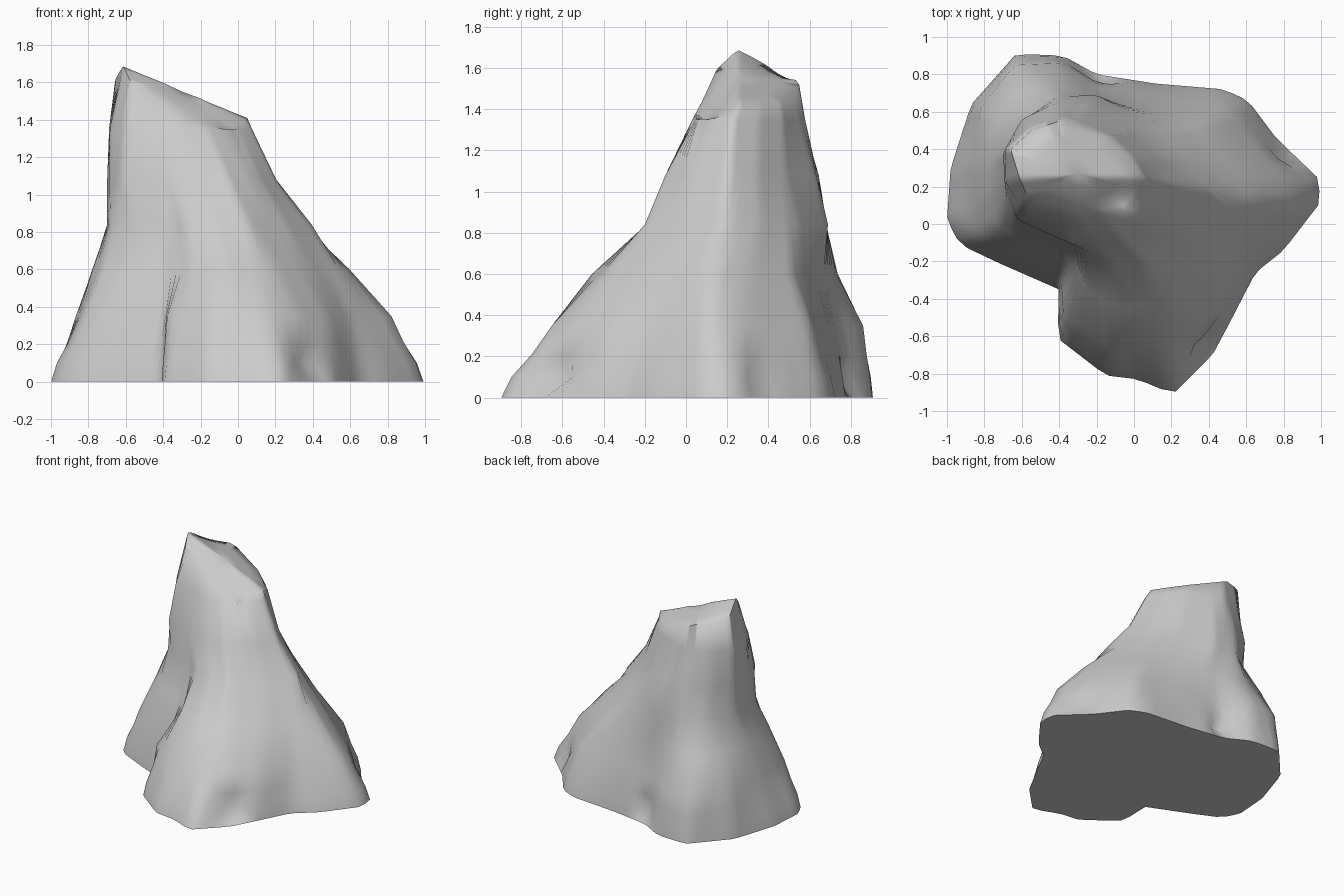
import bpy
import bmesh
import math
from mathutils import Vector

default_cube = bpy.data.objects.get("Cube")
if default_cube:
    bpy.data.objects.remove(default_cube, do_unlink=True)

SIDES = 90

# Cross-sections of the spire, from the ground up
foot = [(-1, .02), (-.93, -.11), (-.72, -.21), (-.4, -.35), (-.41, -.61),
        (-.15, -.81), (.02, -.83), (.21, -.91), (.42, -.7), (.5, -.55),
        (.65, -.26), (.8, -.14), (1, .12), (.98, .25), (.76, .46), (.61, .66),
        (.48, .72), (.12, .75), (-.2, .8), (-.38, .9), (-.63, .91),
        (-.87, .64), (-.98, .3)]
skirt = [(-.85, .07), (-.82, -.07), (-.68, -.15), (-.39, -.28), (-.38, -.47),
         (-.15, -.65), (.18, -.65), (.33, -.55), (.48, -.4), (.6, -.14),
         (.82, .1), (.81, .2), (.65, .42), (.51, .6), (.1, .69), (-.2, .73),
         (-.4, .86), (-.64, .85), (-.82, .62), (-.87, .3)]
shoulder = [(-.78, .15), (-.72, -.02), (-.47, -.15), (-.3, -.23),
            (-.25, -.36), (-.05, -.46), (.2, -.38), (.4, -.15), (.6, .13),
            (.53, .3), (.32, .52), (0, .62), (-.22, .68), (-.45, .74),
            (-.66, .69), (-.77, .45)]
waist = [(-.69, .15), (-.64, .04), (-.5, -.03), (-.33, -.11), (-.15, -.19),
         (.05, -.2), (.26, -.02), (.4, .18), (.25, .37), (.06, .55),
         (-.2, .69), (-.42, .68), (-.6, .54), (-.7, .38)]
chest = [(-.69, .2), (-.62, .02), (-.35, -.1), (-.05, -.1), (.12, .05),
         (.21, .2), (.12, .34), (-.05, .49), (-.25, .63), (-.42, .645),
         (-.6, .56), (-.7, .38)]
neck = [(-.685, .22), (-.6, .08), (-.3, .03), (-.04, .06), (.08, .22),
        (.01, .36), (-.1, .47), (-.37, .58), (-.55, .53), (-.69, .4)]
rim = [(-.61, .24), (-.57, .15), (-.3, .07), (-.05, .1), (.05, .25),
       (-.02, .35), (-.15, .46), (-.4, .55), (-.55, .5), (-.66, .4)]


def cross(a, b):
    return a.x * b.y - a.y * b.x


def resample(outline, centre):
    """Points where evenly spread rays from the centre meet the outline."""
    middle = Vector(centre)
    points = [Vector(p) for p in outline]
    result = []
    for i in range(SIDES):
        angle = math.tau * i / SIDES
        ray = Vector((math.cos(angle), math.sin(angle)))
        reach = 0
        for a, b in zip(points, points[1:] + points[:1]):
            edge = b - a
            turn = cross(ray, edge)
            if abs(turn) < 1e-6:
                continue
            distance = cross(a - middle, edge) / turn
            along = cross(a - middle, ray) / turn
            if distance > 0 and -1e-6 <= along <= 1 + 1e-6:
                reach = max(reach, distance)
        result.append(middle + ray * reach)
    return result


def summit_height(p):
    """Slanting ridge that falls away to the front and the back."""
    fall = .75
    if p.y > .25:
        fall = .27 + 1.9 * max(0, -.45 - p.x)
    return 1.43 - .42 * p.x - fall * abs(p.y - .25)


def at_height(ring, z):
    return [Vector((p.x, p.y, z)) for p in ring]


def blend(lower, upper, amount):
    return [a.lerp(b, amount) for a, b in zip(lower, upper)]


def dent(ring, spot, size, depth):
    """Pull the points near a spot towards the axis."""
    for p in ring:
        gap = (p.xy - Vector(spot)).length
        if gap < size:
            pull = p.xy.normalized() * depth * (1 - gap / size)
            p.x -= pull.x
            p.y -= pull.y


# Stack the rings of the rock wall, with small hollows near the ground
base = at_height(resample(foot, (-.1, .1)), 0)
lower = at_height(resample(skirt, (-.1, .1)), .35)
hollowed = at_height(blend(base, lower, .2), .1)
dent(hollowed, (.39, -.67), .17, .13)
dent(hollowed, (-.2, .8), .15, .08)
dent(hollowed, (.85, .38), .15, .06)
top = [Vector((p.x, p.y, summit_height(p))) for p in resample(rim, (-.3, .3))]
rings = [base, hollowed, blend(base, lower, .6), lower,
         at_height(resample(shoulder, (-.12, .14)), .6),
         at_height(resample(waist, (-.17, .25)), .84),
         at_height(resample(chest, (-.23, .27)), 1.08),
         at_height(resample(neck, (-.28, .28)), 1.35), top]

# Sloping summit, closing in on the middle
peak = Vector((-.3, .27, 0))
for scale in (.66, .33):
    inner = [peak.xy + (p.xy - peak.xy) * scale for p in top]
    rings.append([Vector((p.x, p.y, summit_height(p))) for p in inner])

bm = bmesh.new()
loops = [[bm.verts.new(p) for p in ring] for ring in rings]
for low, high in zip(loops, loops[1:]):
    for i in range(SIDES):
        j = (i + 1) % SIDES
        bm.faces.new((low[i], low[j], high[j], high[i]))
peak.z = summit_height(peak)
tip = bm.verts.new(peak)
for i in range(SIDES):
    bm.faces.new((loops[-1][i], loops[-1][(i + 1) % SIDES], tip))

# Flat underside
bm.faces.new(list(reversed(loops[0])))

mesh = bpy.data.meshes.new("rock_spire")
bm.to_mesh(mesh)
bm.free()
rock = bpy.data.objects.new("rock_spire", mesh)
bpy.context.collection.objects.link(rock)

# Plain stone colour
stone = bpy.data.materials.new("grey_stone")
stone.use_nodes = True
colour = (.6, .6, .6, 1)
stone.diffuse_color = colour
stone.node_tree.nodes["Principled BSDF"].inputs["Base Color"].default_value = colour
mesh.materials.append(stone)

# Soft shading, with a crisp edge around the underside
bpy.ops.object.select_all(action='DESELECT')
rock.select_set(True)
bpy.context.view_layer.objects.active = rock
bpy.ops.object.shade_smooth_by_angle(angle=math.radians(75))
